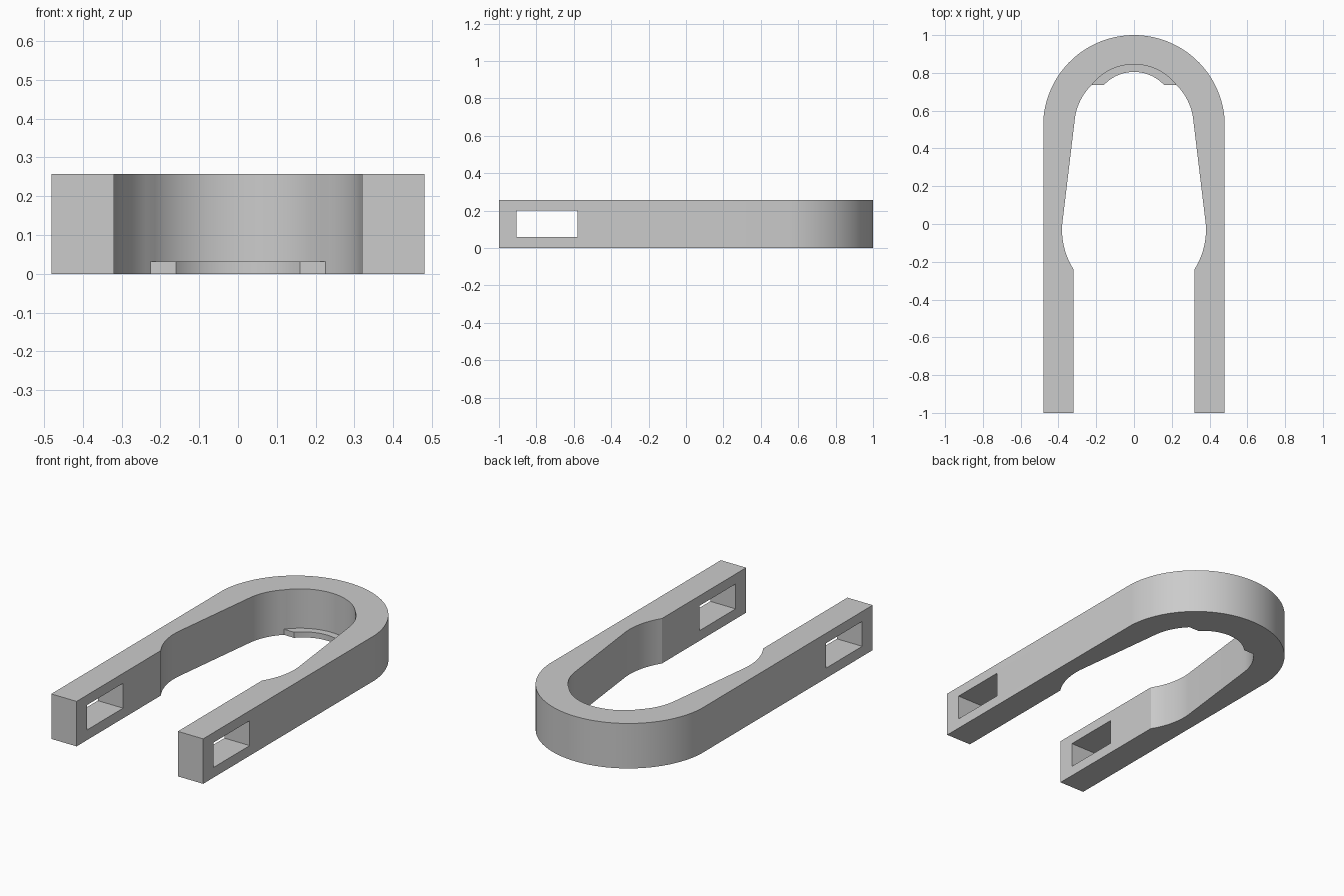
import bpy, bmesh, math
from mathutils import Vector

cube = bpy.data.objects.get("Cube")
if cube:
    bpy.data.objects.remove(cube, do_unlink=True)

HEIGHT = 0.257

grey = bpy.data.materials.new("plain grey")
grey.use_nodes = True
grey.diffuse_color = (0.6, 0.6, 0.6, 1)
grey.node_tree.nodes["Principled BSDF"].inputs["Base Color"].default_value = (0.6, 0.6, 0.6, 1)


def arc(a, b, sag, steps):
    """Points from a to b; positive sag bulges to the right of travel."""
    a, b = Vector(a), Vector(b)
    d = b - a
    n = Vector((d.y, -d.x)).normalized()
    s = abs(sag)
    r = (d.length ** 2 / 4 + s * s) / (2 * s)
    centre = (a + b) / 2 - n * math.copysign(r - s, sag)
    start = math.atan2(a.y - centre.y, a.x - centre.x)
    sweep = math.copysign(4 * math.atan(2 * s / d.length), sag)
    return [(centre.x + r * math.cos(start + sweep * i / steps),
             centre.y + r * math.sin(start + sweep * i / steps))
            for i in range(steps + 1)]


def mirrored(points):
    return [(-x, y) for x, y in reversed(points)]


def prism(name, outline, z0, z1):
    bm = bmesh.new()
    base = bm.faces.new([bm.verts.new((x, y, z0)) for x, y in outline])
    top = bmesh.ops.extrude_face_region(bm, geom=[base])["geom"]
    verts = [g for g in top if isinstance(g, bmesh.types.BMVert)]
    bmesh.ops.translate(bm, vec=(0, 0, z1 - z0), verts=verts)
    bmesh.ops.recalc_face_normals(bm, faces=bm.faces[:])
    mesh = bpy.data.meshes.new(name)
    bm.to_mesh(mesh)
    bm.free()
    mesh.materials.append(grey)
    obj = bpy.data.objects.new(name, mesh)
    bpy.context.collection.objects.link(obj)
    return obj


def activate(obj):
    bpy.ops.object.select_all(action='DESELECT')
    obj.select_set(True)
    bpy.context.view_layer.objects.active = obj


# U-shaped frame: rounded outside, waisted opening inside
outer = [(0.48, -1)] + arc((0.48, 0.55), (-0.48, 0.55), 0.45, 64) + [(-0.48, -1)]
inner_left = ([(-0.32, -1)]
              + arc((-0.32, -0.24), (-0.38, 0), -0.02, 12)
              + arc((-0.314, 0.55), (-0.225, 0.735), -0.018, 12))
crown = arc((-0.225, 0.735), (0.225, 0.735), -0.11, 32)
frame = prism("u_frame", outer + inner_left + crown[1:-1] + mirrored(inner_left), 0, HEIGHT)

# Rectangular slot through both legs
slot = prism("slot_cutter", [(-1, -0.905), (1, -0.905), (1, -0.58), (-1, -0.58)], 0.058, 0.2)
slot.hide_render = True
cut = frame.modifiers.new("slots", 'BOOLEAN')
cut.operation = 'DIFFERENCE'
cut.solver = 'EXACT'
cut.object = slot
activate(frame)
bpy.ops.object.modifier_apply(modifier=cut.name)
bpy.data.objects.remove(slot, do_unlink=True)

# Thin crescent ledge at the bottom of the closed end
lip = arc((0.16, 0.735), (-0.16, 0.735), 0.07, 32)
ledge = prism("inner_ledge", crown + lip, 0, 0.032)

for part in (frame, ledge):
    activate(part)
    bpy.ops.object.shade_smooth_by_angle(angle=math.radians(25))
